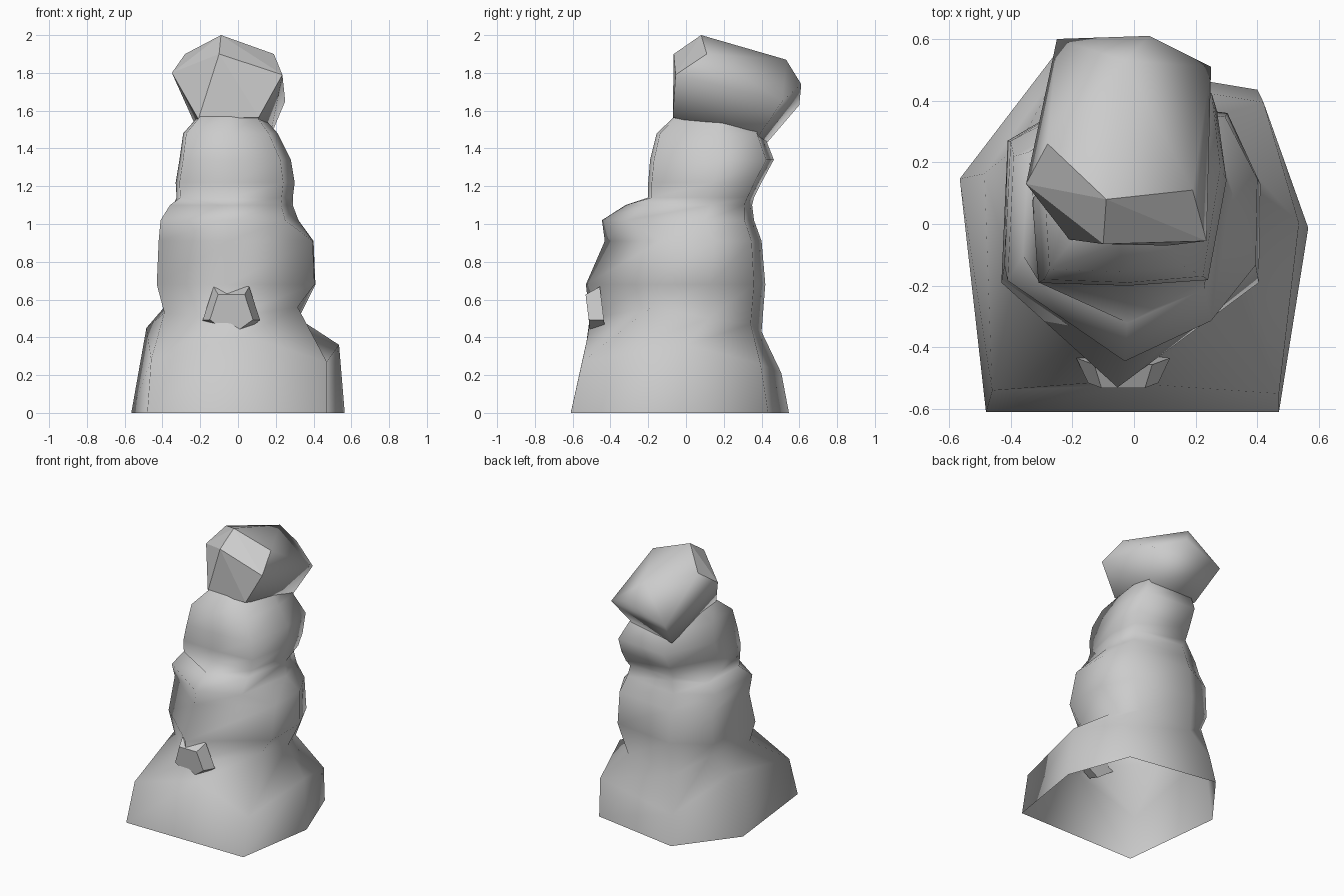
import bpy, bmesh, math
from mathutils import Matrix

cube = bpy.data.objects.get("Cube")
if cube:
    bpy.data.objects.remove(cube, do_unlink=True)

stone = bpy.data.materials.new("grey_stone")
stone.use_nodes = True
grey = (0.6, 0.6, 0.6, 1)
stone.diffuse_color = grey
stone.node_tree.nodes["Principled BSDF"].inputs["Base Color"].default_value = grey


def finish(name, bm, sharp_angle=180):
    """Turn a bmesh into a shaded stone object."""
    bmesh.ops.recalc_face_normals(bm, faces=bm.faces)
    mesh = bpy.data.meshes.new(name)
    bm.to_mesh(mesh)
    bm.free()
    mesh.materials.append(stone)
    obj = bpy.data.objects.new(name, mesh)
    bpy.context.collection.objects.link(obj)
    bpy.ops.object.select_all(action="DESELECT")
    obj.select_set(True)
    bpy.context.view_layer.objects.active = obj
    bpy.ops.object.shade_smooth_by_angle(angle=math.radians(sharp_angle))
    return obj


def fit(outline, left, right, front, back):
    """Stretch an outline to fill the given extents."""
    xs, ys = zip(*outline)
    sx = (right - left) / (max(xs) - min(xs))
    sy = (back - front) / (max(ys) - min(ys))
    return [(left + (x - min(xs)) * sx, front + (y - min(ys)) * sy) for x, y in outline]


# Seven-sided outlines, starting at the front and going round by the left side
foot = [(0, -.61), (.47, -.61), (.565, -.01), (.4, .44), (-.26, .55), (-.565, .15), (-.48, -.61)]
ledge = [(.04, -.52), (.47, -.55), (.535, 0), (.42, .39), (-.24, .5), (-.485, .16), (-.46, -.54)]
boulder = [(-.05, -.53), (.4, -.19), (.405, .13), (.3, .36), (-.15, .42), (-.4, .27), (-.42, -.19)]
rim = [(-.03, -.44), (.25, -.31), (.32, .1), (.26, .31), (-.15, .36), (-.39, .22), (-.41, -.18)]
block = [(-.02, -.2), (.24, -.18), (.3, .17), (.27, .41), (-.15, .45), (-.33, .1), (-.31, -.19)]

# Uneven heights round the shoulder of the foot and the waist above it
shoulder = [.41, .27, .36, .26, .21, .45, .28]
waist = [.5, .56, .5, .47, .43, .58, .53]

# Each level: outline, heights, left, right, front, back
levels = [
    (foot, [0] * 7, -.565, .565, -.61, .545),
    (ledge, shoulder, -.485, .535, -.55, .505),
    (boulder, waist, -.39, .32, -.51, .4),
    (boulder, [.68] * 7, -.43, .41, -.53, .42),
    (boulder, [.91] * 7, -.42, .4, -.43, .4),
    (rim, [1.02] * 7, -.41, .32, -.445, .36),
    (rim, [1.1] * 7, -.36, .29, -.32, .35),
    (block, [1.14] * 7, -.325, .29, -.2, .36),
    (block, [1.22] * 7, -.33, .3, -.2, .4),
    (block, [1.34] * 7, -.31, .28, -.19, .465),
    (block, [1.48] * 7, -.29, .21, -.155, .41),
    (block, [1.57] * 7, -.21, .13, -.06, .4),
]

# Stacked trunk, open underneath
bm = bmesh.new()
rings = []
for outline, heights, *extents in levels:
    points = fit(outline, *extents)
    rings.append([bm.verts.new((x, y, z)) for (x, y), z in zip(points, heights)])
for low, high in zip(rings, rings[1:]):
    for i in range(len(low)):
        j = (i + 1) % len(low)
        bm.faces.new((low[i], low[j], high[j], high[i]))
finish("stacked_trunk", bm)

# Overhanging cap stone, flat at the front and rounded behind
bm = bmesh.new()
front_face = [(-.21, -.05, 1.555), (.11, -.07, 1.565), (.235, -.055, 1.79), (-.1, -.065, 1.9), (-.35, .13, 1.8)]
bevel = [(.19, .11, 1.9), (-.09, .08, 2), (-.28, .26, 1.9)]
rear = [(.25, .51, 1.65), (.05, .61, 1.74), (-.03, .53, 1.87), (-.25, .6, 1.63)]
underside = [(-.18, .42, 1.42), (.17, .38, 1.46)]
for co in front_face + bevel + rear + underside:
    bm.verts.new(co)
bmesh.ops.convex_hull(bm, input=bm.verts)
cap = finish("cap_stone", bm)
for face in cap.data.polygons:
    if all(cap.data.vertices[i].co.y < .27 for i in face.vertices):
        face.use_smooth = False

# Five-sided plug on the front of the trunk, one corner down
bm = bmesh.new()
place = (Matrix.Translation((-.035, -.48, .535)) @ Matrix.Rotation(math.radians(97), 4, "X")
         @ Matrix.Rotation(math.radians(180), 4, "Z"))
bmesh.ops.create_cone(bm, segments=5, radius1=.16, radius2=.12, depth=.08, cap_ends=True, matrix=place)
finish("front_plug", bm, 30)
